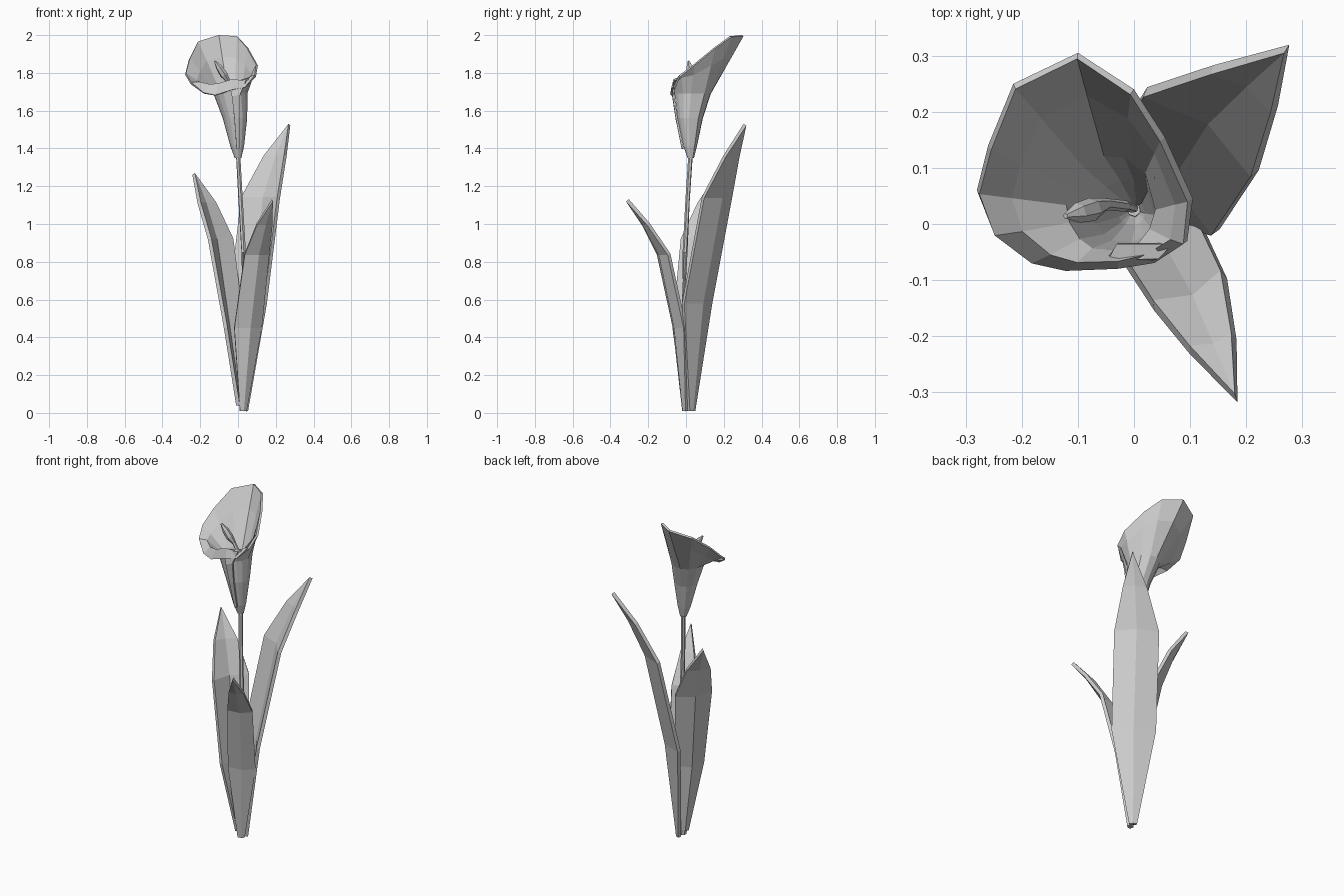
import bpy
import math
from mathutils import Vector

if "Cube" in bpy.data.objects:
    bpy.data.objects.remove(bpy.data.objects["Cube"], do_unlink=True)

# One plain colour for the whole plant
GREY = (0.6, 0.6, 0.6, 1.0)
mat = bpy.data.materials.new("light grey")
mat.use_nodes = True
mat.diffuse_color = GREY
bsdf = next(n for n in mat.node_tree.nodes if n.type == 'BSDF_PRINCIPLED')
bsdf.inputs["Base Color"].default_value = GREY


def make(name, verts, faces, thickness=0.0, offset=0.0):
    """Flat-shaded mesh object, thickened if wanted."""
    mesh = bpy.data.meshes.new(name)
    mesh.from_pydata(verts, [], faces)
    mesh.materials.append(mat)
    obj = bpy.data.objects.new(name, mesh)
    bpy.context.collection.objects.link(obj)
    if thickness:
        mod = obj.modifiers.new("thickness", 'SOLIDIFY')
        mod.thickness = thickness
        mod.offset = offset
    return obj


def bridge(rows, n, closed):
    """Quads joining successive rows of n vertices."""
    span = n if closed else n - 1
    return [(r * n + i, r * n + (i + 1) % n, (r + 1) * n + (i + 1) % n, (r + 1) * n + i)
            for r in range(rows - 1) for i in range(span)]


def leaf(name, rows, tip):
    """V-section blade: each row is left edge, right edge, height, ridge depth."""
    out = Vector((tip[0], tip[1], 0)).normalized()
    verts = []
    for left, right, z, depth in rows:
        a, b = Vector((*left, z)), Vector((*right, z))
        verts += [a, (a + b) / 2 + out * depth, b]
    faces = bridge(len(rows), 3, False)
    last = len(verts) - 3
    verts.append(Vector(tip))
    faces += [(last, last + 1, last + 3), (last + 1, last + 2, last + 3)]
    return make(name, verts, faces, 0.02)


def tube(name, path, radii, sides=6):
    """Round section swept along a path, with closed ends."""
    pts = [Vector(p) for p in path]
    verts = []
    for i, p in enumerate(pts):
        along = pts[min(i + 1, len(pts) - 1)] - pts[max(i - 1, 0)]
        q = along.to_track_quat('Z', 'Y')
        for k in range(sides):
            t = 2 * math.pi * k / sides
            verts.append(p + q @ Vector((math.cos(t), math.sin(t), 0)) * radii[i])
    faces = bridge(len(pts), sides, True)
    faces.append(tuple(reversed(range(sides))))
    faces.append(tuple(range(len(verts) - sides, len(verts))))
    return make(name, verts, faces)


# Three leaves fanning out from the base
leaf("back_leaf", [
    ((0.015, 0.04), (0.045, 0.015), 0.01, 0.005),
    ((-0.045, 0.13), (0.145, -0.015), 0.58, 0.035),
    ((0.02, 0.235), (0.215, 0.09), 1.14, 0.03),
    ((0.14, 0.275), (0.25, 0.205), 1.36, 0.015)], (0.272, 0.312, 1.525))
leaf("front_leaf", [
    ((0.01, -0.01), (0.04, 0.005), 0.01, 0.005),
    ((-0.02, -0.06), (0.12, -0.005), 0.45, 0.025),
    ((0.035, -0.145), (0.16, -0.09), 0.84, 0.02),
    ((0.1, -0.225), (0.178, -0.2), 1.0, 0.01)], (0.182, -0.31, 1.125))
leaf("side_leaf", [
    ((0.0, -0.015), (0.025, 0.01), 0.04, 0.005),
    ((-0.065, -0.07), (0.03, 0.06), 0.45, 0.04),
    ((-0.15, -0.025), (-0.03, 0.15), 0.92, 0.035),
    ((-0.205, 0.065), (-0.12, 0.165), 1.11, 0.015)], (-0.235, 0.172, 1.265))

# Slender bent stem
tube("stem", [(0.02, 0.0, 0.01), (0.03, -0.015, 0.45), (0.03, -0.005, 0.85),
              (0.014, 0.008, 1.12), (0.0, 0.025, 1.38)],
     [0.014, 0.014, 0.013, 0.012, 0.012])

# Trumpet-shaped petal: elliptical throat rings flaring to an uneven rim
rim = [Vector(p) for p in (
    (0.105, 0.045, 1.84), (0.055, 0.155, 1.93), (0.0, 0.24, 1.99), (-0.1, 0.305, 1.995),
    (-0.215, 0.25, 1.96), (-0.26, 0.14, 1.87), (-0.28, 0.06, 1.79), (-0.25, -0.015, 1.74),
    (-0.18, -0.06, 1.69), (-0.12, -0.072, 1.68), (-0.03, -0.068, 1.71),
    (0.035, -0.058, 1.72), (0.095, -0.03, 1.78))]
angles = [math.atan2(p.y - 0.06, p.x + 0.06) for p in rim]
throat = [(0.0, 0.025, 0.018, 0.018, 1.35), (-0.004, 0.022, 0.036, 0.036, 1.41),
          (-0.016, 0.022, 0.065, 0.068, 1.56), (-0.04, 0.035, 0.09, 0.098, 1.69)]
rings = [[Vector((cx + rx * math.cos(t), cy + ry * math.sin(t), z)) for t in angles]
         for cx, cy, rx, ry, z in throat]
lip = []
for low, high, t in zip(rings[-1], rim, angles):
    p = low.lerp(high, 0.62)
    p.z += 0.055 * max(0.0, -math.sin(t))      # front lip rises, then rolls over
    lip.append(p)
rings += [lip, rim]
make("flower_petal", [p for ring in rings for p in ring],
     bridge(len(rings), len(rim), True), 0.012, -1.0)

# Overlapping seam of the rolled petal, curling over at the top
seam = [(0.0, -0.018, 1.4, 0.008), (-0.005, -0.05, 1.56, 0.014),
        (-0.01, -0.068, 1.68, 0.022), (0.0, -0.06, 1.75, 0.045), (0.02, -0.035, 1.76, 0.05)]
make("petal_seam", [(x + s * w, y, z + s * w * 0.3) for x, y, z, w in seam for s in (-1, 1)],
     bridge(len(seam), 2, False), 0.01)

# Central spike inside the flower
tube("flower_spike", [(0.0, 0.028, 1.6), (-0.015, 0.032, 1.7), (-0.05, 0.035, 1.755),
                      (-0.075, 0.026, 1.79), (-0.1, 0.02, 1.83), (-0.122, 0.014, 1.862)],
     [0.008, 0.01, 0.011, 0.021, 0.018, 0.005])
